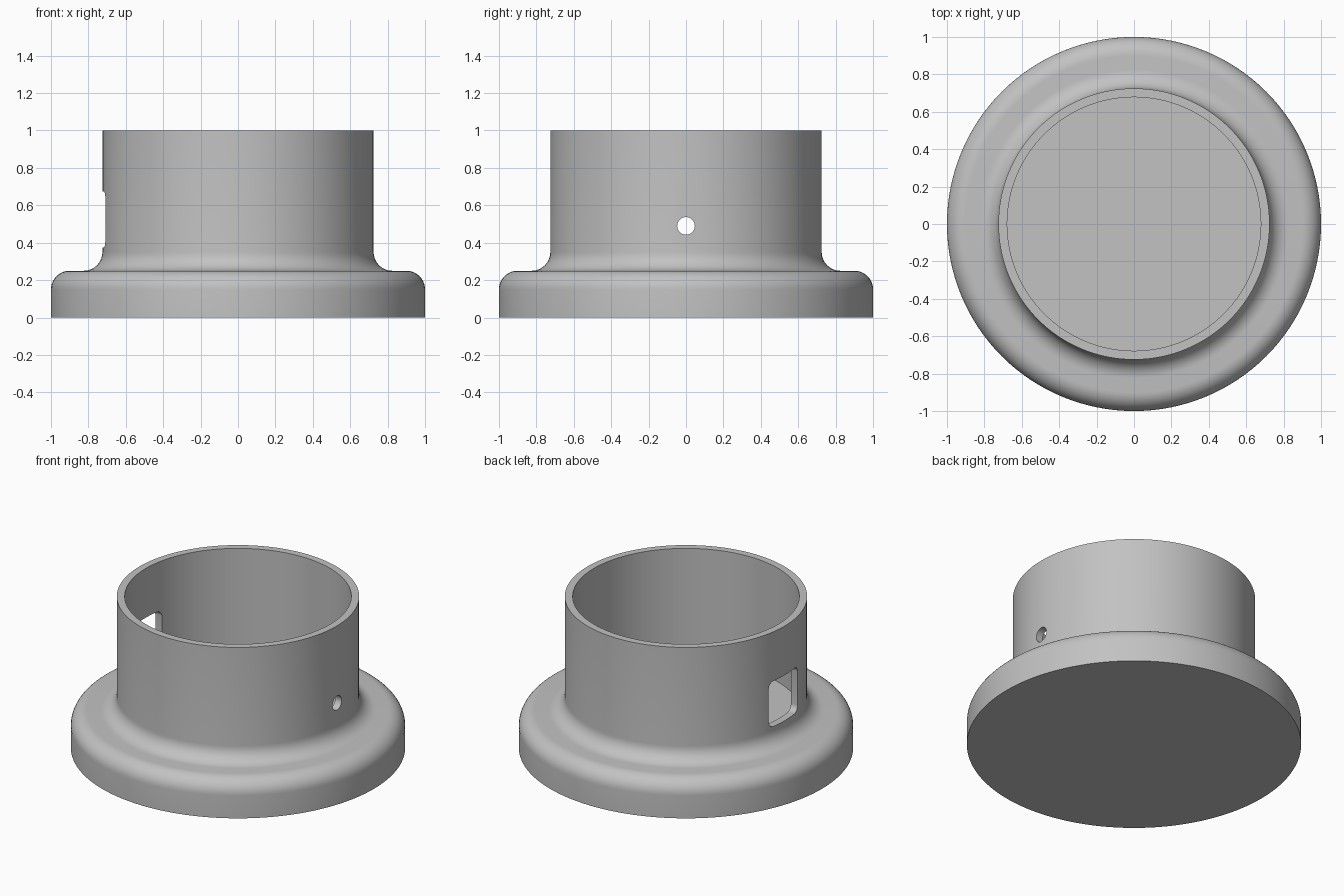
import bpy, bmesh, math
from mathutils import Matrix, Vector

cube = bpy.data.objects.get("Cube")
if cube:
    bpy.data.objects.remove(cube, do_unlink=True)

# Main sizes
FLANGE_R, FLANGE_H = 1.0, 0.25
WALL_R, BORE_R, TOP = 0.725, 0.678, 1.0
FLOOR = 0.25
FILLET = 0.1

grey = bpy.data.materials.new("plain grey")
grey.use_nodes = True
colour = (0.54, 0.54, 0.54, 1)
grey.diffuse_color = colour
grey.node_tree.nodes["Principled BSDF"].inputs["Base Color"].default_value = colour


def arc(cx, cz, r, start, end, steps=10):
    """Points on a circular arc in the x-z plane, angles in degrees."""
    angles = [math.radians(start + (end - start) * i / steps) for i in range(steps + 1)]
    return [(cx + r * math.cos(a), cz + r * math.sin(a)) for a in angles]


def make_object(name, bm):
    bmesh.ops.recalc_face_normals(bm, faces=bm.faces)
    mesh = bpy.data.meshes.new(name)
    bm.to_mesh(mesh)
    bm.free()
    mesh.materials.append(grey)
    obj = bpy.data.objects.new(name, mesh)
    bpy.context.collection.objects.link(obj)
    return obj


def lathe(name, profile, steps=128):
    bm = bmesh.new()
    verts = [bm.verts.new((x, 0, z)) for x, z in profile]
    edges = [bm.edges.new(pair) for pair in zip(verts, verts[1:])]
    bmesh.ops.spin(bm, geom=verts + edges, cent=(0, 0, 0), axis=(0, 0, 1),
                   angle=math.tau, steps=steps)
    bmesh.ops.remove_doubles(bm, verts=bm.verts, dist=1e-4)
    return make_object(name, bm)


def prism(name, outline, x0, x1):
    """Extrude a y-z outline along x."""
    bm = bmesh.new()
    face = bm.faces.new([bm.verts.new((x0, y, z)) for y, z in outline])
    new = bmesh.ops.extrude_face_region(bm, geom=[face])["geom"]
    moved = [v for v in new if isinstance(v, bmesh.types.BMVert)]
    bmesh.ops.translate(bm, verts=moved, vec=Vector((x1 - x0, 0, 0)))
    obj = make_object(name, bm)
    obj.hide_render = True
    return obj


# Flanged cup: rounded flange, concave fillet, straight wall, blind bore
profile = [(0, 0), (FLANGE_R, 0)]
profile += arc(FLANGE_R - FILLET, FLANGE_H - FILLET, FILLET, 0, 90)
profile += arc(WALL_R + FILLET, FLANGE_H + FILLET, FILLET, 270, 180)
profile += [(WALL_R, TOP), (BORE_R, TOP), (BORE_R, FLOOR), (0, FLOOR)]
cup = lathe("flanged_cup", profile)

# Cutter for the round hole on the left wall
hole = prism("hole_cutter", arc(0, 0.49, 0.047, 0, 348.75, 31), 0.5, 0.9)

# Cutter for the rounded rectangular window on the right wall
half, corner, mid = 0.15, 0.04, 0.525
inner = half - corner
outline = []
for i, (sy, sz) in enumerate([(1, 1), (-1, 1), (-1, -1), (1, -1)]):
    outline += arc(sy * inner, mid + sz * inner, corner, 90 * i, 90 * i + 90, 6)
window = prism("window_cutter", outline, -0.9, -0.5)

# Cut both openings
bpy.context.view_layer.objects.active = cup
for cutter in (hole, window):
    mod = cup.modifiers.new(cutter.name, "BOOLEAN")
    mod.operation = "DIFFERENCE"
    mod.solver = "EXACT"
    mod.object = cutter
    bpy.ops.object.modifier_apply(modifier=mod.name)
    bpy.data.objects.remove(cutter, do_unlink=True)

# Smooth curved surfaces, keep rims sharp
bpy.ops.object.select_all(action="DESELECT")
cup.select_set(True)
bpy.ops.object.shade_smooth_by_angle(angle=math.radians(30))
